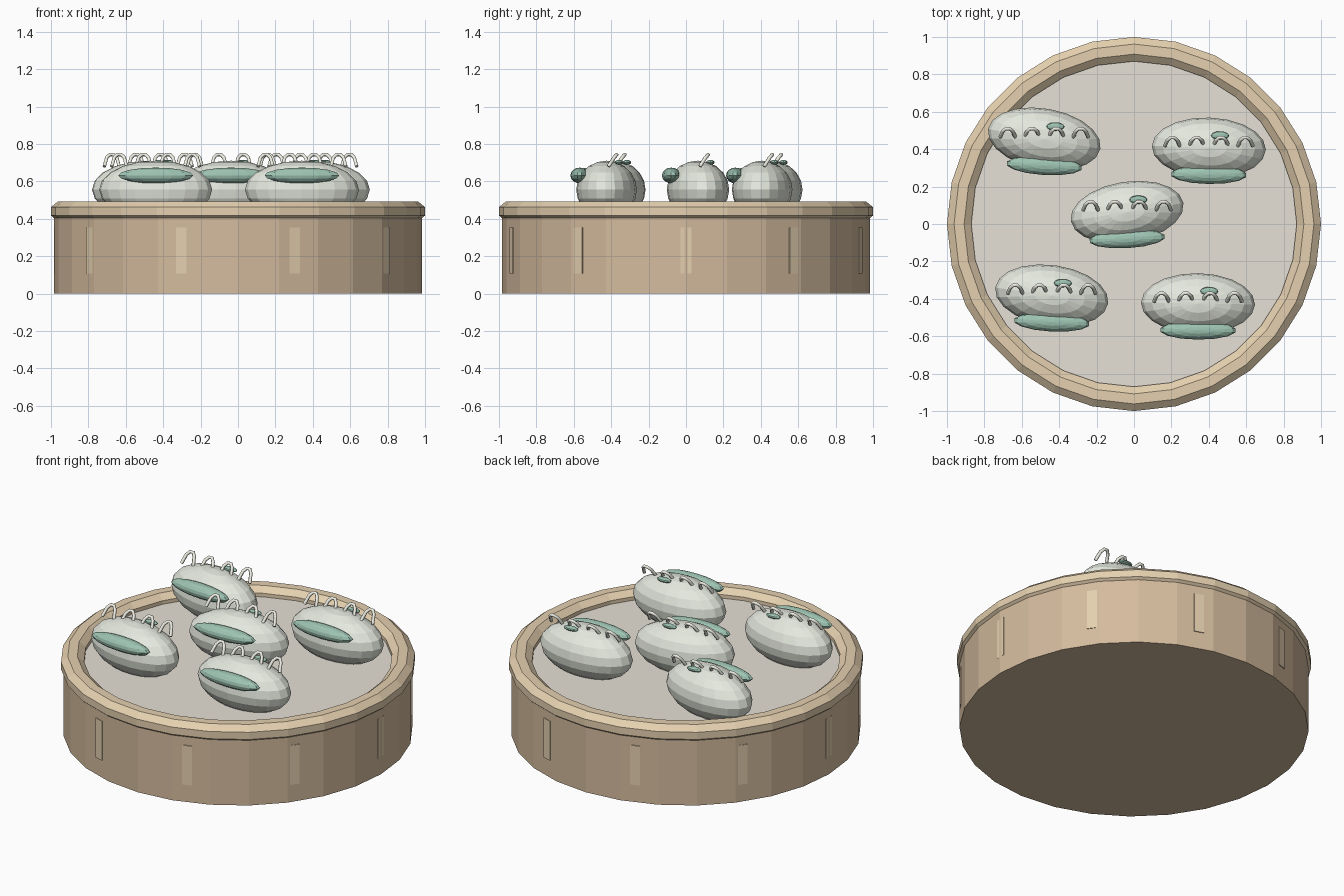
import bpy, math
from mathutils import Matrix

if "Cube" in bpy.data.objects:
    bpy.data.objects.remove(bpy.data.objects["Cube"])

SIDES = 28


def material(name, rgb):
    m = bpy.data.materials.new(name)
    m.diffuse_color = (*rgb, 1)
    m.use_nodes = True
    m.node_tree.nodes["Principled BSDF"].inputs["Base Color"].default_value = m.diffuse_color
    return m


BAMBOO = material("bamboo", (0.66, 0.50, 0.34))
RIM = material("light_bamboo", (0.78, 0.63, 0.43))
LINER = material("liner_paper", (0.79, 0.75, 0.67))
DOUGH = material("dough", (0.78, 0.81, 0.73))
PLEAT = material("pleat_dough", (0.86, 0.86, 0.78))
GREEN = material("green_filling", (0.34, 0.55, 0.45))


def finish(ob, name, mat):
    ob.name = name
    ob.data.materials.append(mat)
    return ob


def mesh_object(name, verts, faces, mat):
    me = bpy.data.meshes.new(name)
    me.from_pydata(verts, [], faces)
    ob = bpy.data.objects.new(name, me)
    bpy.context.collection.objects.link(ob)
    return finish(ob, name, mat)


def disc(name, r, z0, z1, mat):
    bpy.ops.mesh.primitive_cylinder_add(vertices=SIDES, radius=r, depth=z1 - z0,
                                        location=(0, 0, (z0 + z1) / 2))
    return finish(bpy.context.object, name, mat)


def ellipsoid(name, loc, size, mat, segs, rings, turn=0):
    bpy.ops.mesh.primitive_uv_sphere_add(segments=segs, ring_count=rings, radius=1,
                                         location=loc, rotation=(0, 0, turn))
    bpy.context.object.scale = size
    return finish(bpy.context.object, name, mat)


# basket wall and paper liner
disc("basket_wall", 0.985, 0, 0.42, BAMBOO)
disc("liner", 0.89, 0.41, 0.44, LINER)

# octagonal rim ring swept around the basket
verts, faces = [], []
for i in range(SIDES):
    a = 2 * math.pi * i / SIDES
    for j in range(8):
        b = math.pi * (j + 0.5) / 4
        k = 1 / math.cos(math.pi / 8)
        r = 0.935 + 0.065 * k * math.cos(b)
        verts.append((r * math.cos(a), r * math.sin(a), 0.44 + 0.054 * k * math.sin(b)))
        n, m = (i + 1) % SIDES, (j + 1) % 8
        faces.append((i * 8 + j, n * 8 + j, n * 8 + m, i * 8 + m))
mesh_object("basket_rim", verts, faces, RIM)

# ten thin slats set into the wall
for i in range(10):
    a = 2 * math.pi * i / 10
    bpy.ops.mesh.primitive_cube_add(size=1)
    ob = finish(bpy.context.object, f"slat_{i + 1}", RIM)
    ob.data.transform(Matrix.Rotation(a, 4, 'Z') @ Matrix.Translation((0.968, 0, 0.23))
                      @ Matrix.Diagonal((0.032, 0.058, 0.245, 1)))


# one arched pleat, a thin bevelled curve
def pleat(name, x, y):
    cu = bpy.data.curves.new(name, 'CURVE')
    cu.dimensions = '3D'
    cu.bevel_depth = 0.01
    cu.bevel_resolution = 1
    cu.use_fill_caps = True
    pts = [(-0.04, 0.005, 0.68), (-0.027, 0.035, 0.727), (-0.01, 0.05, 0.744),
           (0.01, 0.05, 0.744), (0.027, 0.035, 0.727), (0.04, 0.005, 0.68)]
    sp = cu.splines.new('POLY')
    sp.points.add(len(pts) - 1)
    for p, q in zip(sp.points, pts):
        p.co = (x + q[0], y + q[1], q[2], 1)
    ob = bpy.data.objects.new(name, cu)
    bpy.context.collection.objects.link(ob)
    finish(ob, name, PLEAT)


# five dumplings: x, y, turn in degrees
DUMPLINGS = [(-0.48, 0.455, -10), (0.40, 0.407, -2), (-0.037, 0.064, 9),
             (-0.44, -0.382, -8), (0.342, -0.425, -1)]
for n, (x, y, deg) in enumerate(DUMPLINGS, 1):
    t = math.radians(deg)
    ellipsoid(f"dumpling_body_{n}", (x, y, 0.556), (0.305, 0.162, 0.155), DOUGH, 20, 10, t)
    ellipsoid(f"filling_{n}", (x, y - 0.143, 0.632), (0.205, 0.05, 0.042), GREEN, 14, 8, t * 0.35)
    ellipsoid(f"herb_{n}", (x + 0.06, y + 0.066, 0.702), (0.048, 0.023, 0.013), GREEN, 12, 6)
    for k in range(4):
        pleat(f"pleat_{n}_{k + 1}", x - 0.195 + 0.13 * k, y + 0.005)
